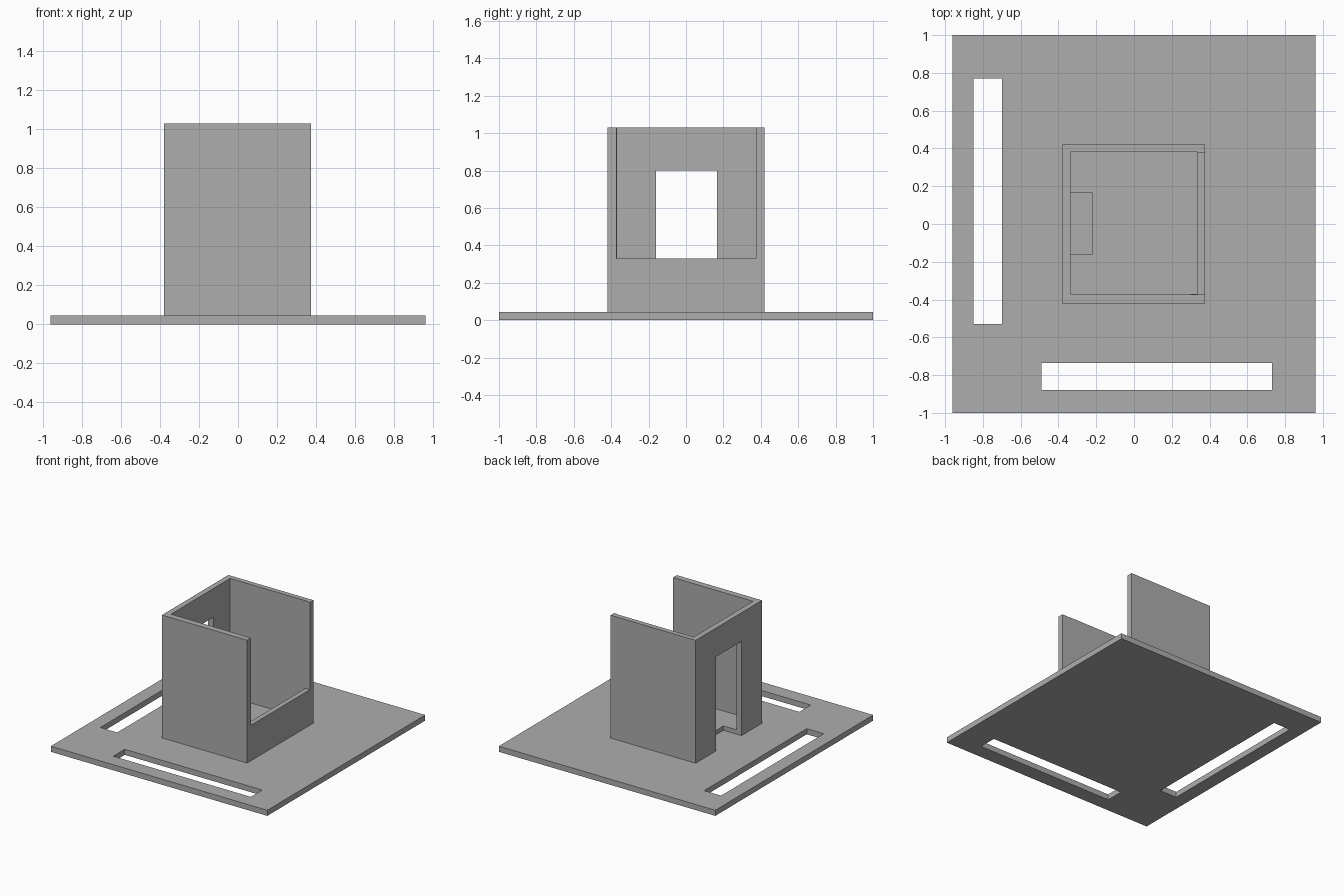
import bpy

# Remove the default cube
old = bpy.data.objects.get("Cube")
if old:
    bpy.data.objects.remove(old, do_unlink=True)

GREY = (0.42, 0.42, 0.42, 1.0)
grey = bpy.data.materials.new("plain_grey")
grey.use_nodes = True
grey.diffuse_color = GREY
grey.node_tree.nodes["Principled BSDF"].inputs["Base Color"].default_value = GREY


def box(name, x, y, z):
    """Box from (min, max) ranges on each axis."""
    bpy.ops.mesh.primitive_cube_add(size=1)
    ob = bpy.context.object
    ob.name = name
    for v in ob.data.vertices:
        v.co = [(r[0] + r[1]) / 2 + c * (r[1] - r[0]) for r, c in zip((x, y, z), v.co)]
    ob.data.materials.append(grey)
    return ob


def cut(target, x, y, z):
    """Subtract a box from the target, then discard the cutter."""
    cutter = box("cutter", x, y, z)
    cutter.hide_render = True
    mod = target.modifiers.new("cut", "BOOLEAN")
    mod.operation = "DIFFERENCE"
    mod.solver = "EXACT"
    mod.object = cutter
    bpy.context.view_layer.objects.active = target
    bpy.ops.object.modifier_apply(modifier=mod.name)
    bpy.data.objects.remove(cutter, do_unlink=True)


PLATE_TOP = 0.045
FLOOR = 0.08

# Base plate with two long slots
plate = box("base_plate", (-0.96, 0.96), (-1, 1), (0, PLATE_TOP))
cut(plate, (-0.85, -0.70), (-0.53, 0.77), (-0.1, 0.2))
cut(plate, (-0.49, 0.73), (-0.88, -0.735), (-0.1, 0.2))

# Open-topped housing: hollow, low sill on +x, doorway on -x
housing = box("housing", (-0.38, 0.375), (-0.42, 0.42), (PLATE_TOP, 1.03))
cut(housing, (-0.335, 0.335), (-0.37, 0.38), (FLOOR, 1.2))
cut(housing, (0.3, 0.5), (-0.372, 0.375), (0.33, 1.2))
cut(housing, (-0.5, -0.22), (-0.16, 0.165), (0, 0.80))
